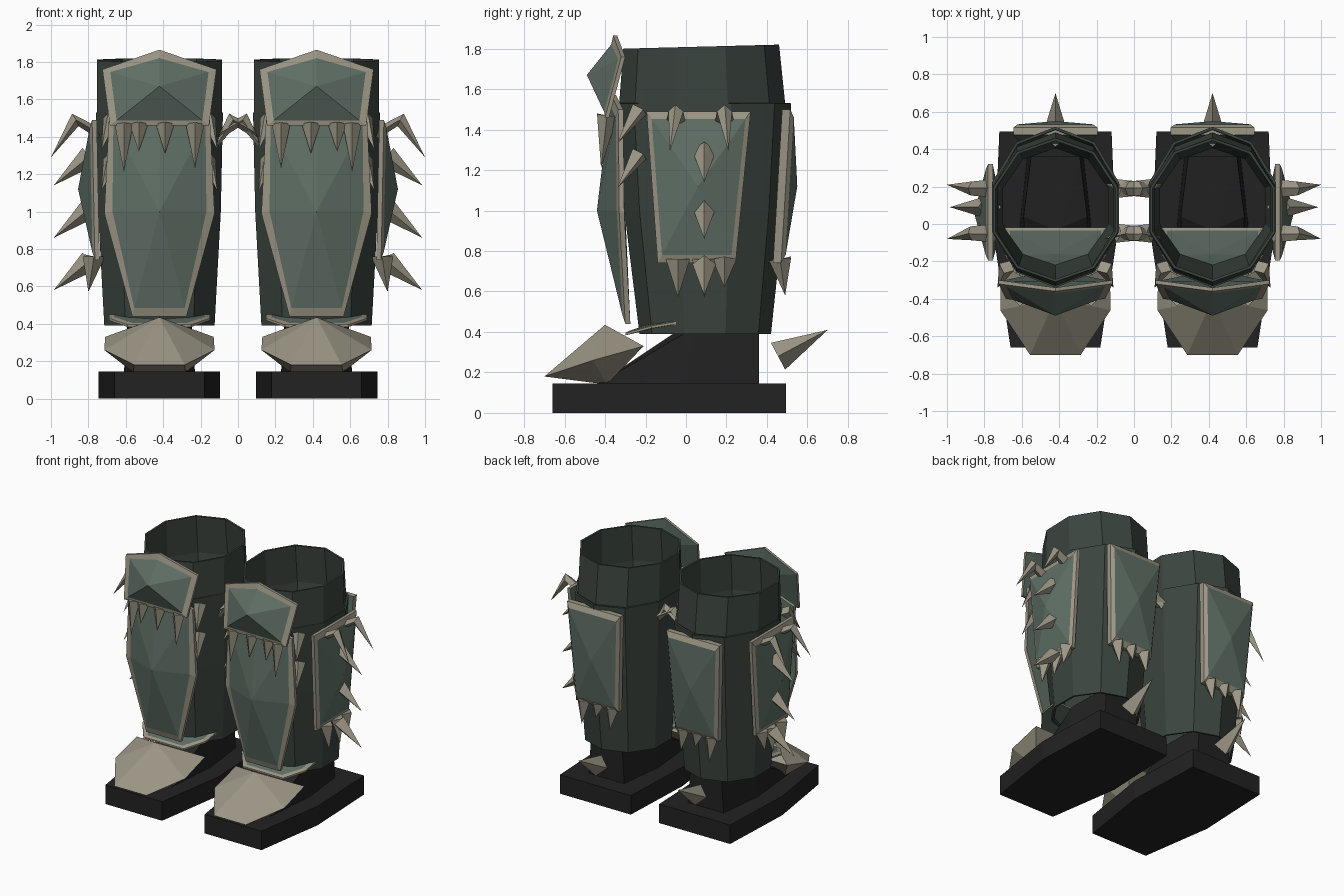
import bpy, bmesh, math
from mathutils import Vector as V

if "Cube" in bpy.data.objects:
    bpy.data.objects.remove(bpy.data.objects["Cube"])

CX = 0.42  # centre of one boot; the other is mirrored


def material(name, rgb):
    m = bpy.data.materials.new(name)
    m.diffuse_color = (*rgb, 1)
    m.use_nodes = True
    m.node_tree.nodes["Principled BSDF"].inputs["Base Color"].default_value = m.diffuse_color
    return m


BLACK = material("black leather", (0.016, 0.016, 0.017))
DARK = material("dark green hide", (0.044, 0.058, 0.049))
GREEN = material("green plate", (0.115, 0.16, 0.132))
BONE = material("bone", (0.33, 0.305, 0.235))


def finish(name, bm, mats, thickness=0):
    """Move the part to its boot, mirror it to the other one."""
    bmesh.ops.recalc_face_normals(bm, faces=bm.faces)
    bmesh.ops.translate(bm, verts=bm.verts, vec=(CX, 0, 0))
    me = bpy.data.meshes.new(name)
    bm.to_mesh(me)
    bm.free()
    ob = bpy.data.objects.new(name, me)
    bpy.context.collection.objects.link(ob)
    for m in mats:
        me.materials.append(m)
    if thickness:
        s = ob.modifiers.new("wall", 'SOLIDIFY')
        s.thickness, s.offset = thickness, -1
    ob.modifiers.new("pair", 'MIRROR').use_mirror_merge = False
    return ob


def hull(name, pts, mat):
    """Convex solid from points given for one side and reflected in x."""
    bm = bmesh.new()
    for p in {(s * x, y, z) for x, y, z in pts for s in (-1, 1)}:
        bm.verts.new(p)
    bmesh.ops.convex_hull(bm, input=bm.verts)
    return finish(name, bm, [mat])


def tube(name, rings, mat, tilt=0):
    """Open ten-sided tube; each ring is (z, centre y, radius x, radius y)."""
    bm = bmesh.new()
    loops = []
    for z, cy, rx, ry in rings:
        k = tilt if z > 1.7 else 0
        loops.append([bm.verts.new((rx * math.sin(a), cy + ry * math.cos(a), z + k * math.cos(a)))
                      for a in (i * math.tau / 10 for i in range(10))])
    for a, b in zip(loops, loops[1:]):
        for i in range(10):
            j = (i + 1) % 10
            bm.faces.new((a[i], a[j], b[j], b[i]))
    return finish(name, bm, [mat], 0.015)


def plate(name, outline, peak, back, trim=0.045):
    """Green faceted boss rising to a peak, framed by a bone rim."""
    bm = bmesh.new()
    pts, peak, back = [V(p) for p in outline], V(peak), V(back)
    mid = sum(pts, V()) / len(pts)
    rim = [bm.verts.new(p) for p in pts]
    inner = [bm.verts.new(p + (mid - p).normalized() * trim - back * 0.5) for p in pts]
    rear = [bm.verts.new(p + back) for p in pts]
    top, base = bm.verts.new(peak), bm.verts.new(mid + back)
    n = len(pts)
    for i in range(n):
        j = (i + 1) % n
        bm.faces.new((rim[i], rim[j], inner[j], inner[i]))
        bm.faces.new((rear[i], rear[j], rim[j], rim[i]))
        bm.faces.new((inner[i], inner[j], top)).material_index = 1
        bm.faces.new((rear[j], rear[i], base)).material_index = 1
    return finish(name, bm, [BONE, GREEN])


def spikes(name, items):
    """Four-sided spikes; each item is (path of points, radius at the root)."""
    bm = bmesh.new()
    for path, r in items:
        path = [V(p) for p in path]
        d = (path[-1] - path[0]).normalized()
        side = d.cross(V((0, 0, 1)))
        side = side.normalized() if side.length > 0.2 else V((1, 0, 0))
        up = side.cross(d)
        loops = []
        for k, p in enumerate(path[:-1]):
            rr = r * (1 - 0.25 * k)
            loops.append([bm.verts.new(p + o * rr) for o in (side, up, -side, -up)])
        tip = bm.verts.new(path[-1])
        bm.faces.new(loops[0])
        for a, b in zip(loops, loops[1:]):
            for i in range(4):
                bm.faces.new((a[i], a[i - 1], b[i - 1], b[i]))
        for i in range(4):
            bm.faces.new((loops[-1][i], loops[-1][i - 1], tip))
    return finish(name, bm, [BONE])


# Sole and foot
sole = [(0.24, -0.66), (0.325, -0.1), (0.3, 0.495)]
hull("sole", [(x, y, z) for x, y in sole for z in (0, 0.145)], BLACK)
hull("ankle", [(0.15, -0.44, 0.14), (0.15, -0.28, 0.21), (0.19, 0, 0.14), (0.15, 0.36, 0.14),
               (0.17, 0.04, 0.42), (0.03, -0.02, 0.42), (0.13, 0.36, 0.45)], BLACK)
hull("toe_cap", [(0.135, -0.70, 0.18), (0.295, -0.46, 0.26), (0.29, -0.21, 0.33),
                 (0, -0.40, 0.435), (0.14, -0.39, 0.14)], BONE)

# Leg tube and its collar
tube("shaft", [(0.39, 0.095, 0.31, 0.325), (1.0, 0.09, 0.345, 0.395), (1.53, 0.09, 0.357, 0.43)], DARK)
tube("collar", [(1.45, 0.08, 0.34, 0.40), (1.53, 0.08, 0.352, 0.41), (1.81, 0.075, 0.352, 0.385)], DARK, 0.01)

# Front armour
plate("knee_plate",
      [(0, -0.36, 1.865), (0.305, -0.32, 1.76), (0.265, -0.40, 1.46), (-0.265, -0.40, 1.46), (-0.305, -0.32, 1.76)],
      (0, -0.49, 1.67), (0, 0.02, 0))
plate("shin_plate",
      [(0, -0.37, 1.57), (0.27, -0.335, 1.5), (0.295, -0.33, 0.99), (0.145, -0.30, 0.44),
       (-0.145, -0.30, 0.44), (-0.295, -0.33, 0.99), (-0.27, -0.335, 1.5)],
      (0, -0.44, 1.0), (0, 0.025, 0))
plate("instep_plate",
      [(0.27, -0.02, 0.455), (0.27, -0.17, 0.43), (0.17, -0.30, 0.395),
       (-0.17, -0.30, 0.395), (-0.27, -0.17, 0.43), (-0.27, -0.02, 0.455)],
      (0, -0.16, 0.445), (0, 0, -0.012), 0.03)

# Outer side and rear armour
plate("side_plate",
      [(0.36, -0.195, 1.49), (0.36, 0.32, 1.49), (0.345, 0.245, 0.74), (0.345, -0.14, 0.74)],
      (0.435, 0.06, 1.12), (-0.025, 0, 0))
plate("rear_plate",
      [(-0.225, 0.515, 1.5), (0.225, 0.515, 1.5), (0.18, 0.47, 0.74), (-0.18, 0.47, 0.74)],
      (0, 0.55, 1.12), (0, -0.04, 0))

# Fangs under the knee, side and rear plates
spikes("knee_fangs", [([(x, -0.39, 1.47), (x, -0.42, z)], 0.05)
                      for x, z in ((-0.19, 1.23), (-0.03, 1.31), (0.11, 1.32), (0.19, 1.21))])
spikes("side_fangs", [([(0.35, y, 0.76), (0.38, y, z)], 0.06)
                      for y, z in ((-0.04, 0.57), (0.09, 0.57), (0.19, 0.62))])
spikes("rear_fangs", [([(x, 0.465, 0.76), (x, 0.49, z)], 0.055)
                      for x, z in ((-0.12, 0.60), (0, 0.66), (0.12, 0.58))])

# Spikes on the sides, front corners and heel
spikes("side_spikes", [([(0.375, 0.09, z), (0.565, 0.09, z - 0.155)], 0.058) for z in (1.295, 1.015, 0.735)])
spikes("bent_spikes", [([(s * 0.33, y, 1.42), (s * 0.45, y, 1.49), (s * 0.58, y + dy, 1.29)], 0.05)
                       for s in (-1, 1) for y, dy in ((-0.05, -0.03), (0.19, 0.02))])
spikes("corner_spikes", [([(s * 0.26, -0.23, z), (s * 0.31, -0.34, z - 0.17)], 0.045)
                         for s in (-1, 1) for z in (1.5, 1.28)])
spikes("heel_spur", [([(0, 0.455, 0.28), (0, 0.70, 0.41)], 0.075)])
